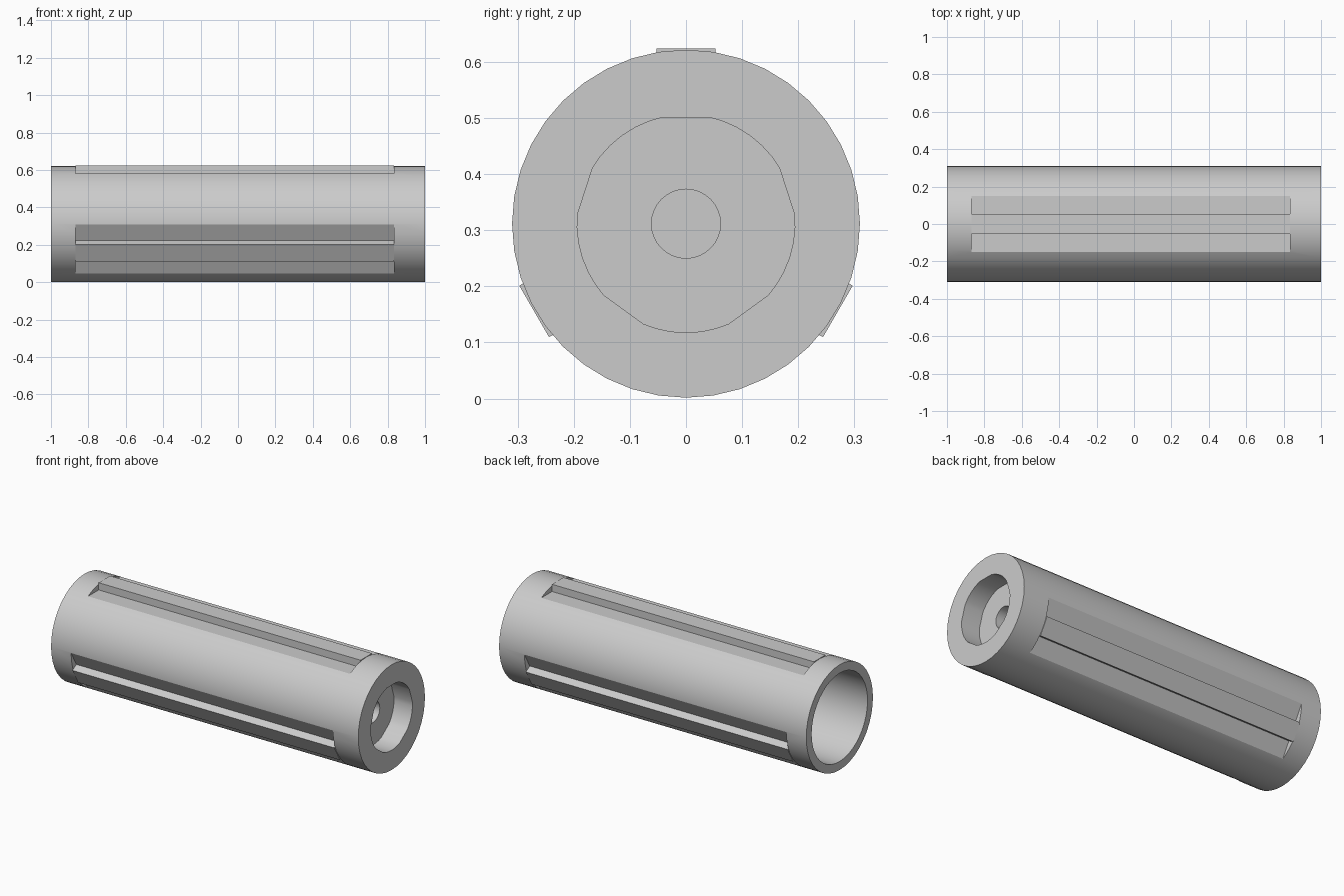
import bpy
import bmesh
from math import cos, sin, radians, tau

if "Cube" in bpy.data.objects:
    bpy.data.objects.remove(bpy.data.objects["Cube"], do_unlink=True)

AXIS_Z = 0.3115
RADIUS = 0.31
SLOT_X = (-0.87, 0.835)

grey = bpy.data.materials.new("plain grey")
grey.use_nodes = True
colour = (0.6, 0.6, 0.6, 1)
grey.diffuse_color = colour
grey.node_tree.nodes["Principled BSDF"].inputs["Base Color"].default_value = colour


def prism(name, outline, x0, x1):
    """Extrude a (y, z) outline around the tube axis from x0 to x1."""
    bm = bmesh.new()
    face = bm.faces.new([bm.verts.new((x0, y, z + AXIS_Z)) for y, z in outline])
    top = bmesh.ops.extrude_face_region(bm, geom=[face])["geom"]
    moved = [v for v in top if isinstance(v, bmesh.types.BMVert)]
    bmesh.ops.translate(bm, verts=moved, vec=(x1 - x0, 0, 0))
    bmesh.ops.recalc_face_normals(bm, faces=bm.faces)
    mesh = bpy.data.meshes.new(name)
    bm.to_mesh(mesh)
    bm.free()
    mesh.materials.append(grey)
    obj = bpy.data.objects.new(name, mesh)
    bpy.context.collection.objects.link(obj)
    return obj


def circle(radius, sides):
    return [(radius * cos(tau * i / sides), radius * sin(tau * i / sides))
            for i in range(sides)]


def block(angle, half_width, near, far):
    """Rectangle spanning near..far from the axis in the given direction."""
    c, s = cos(radians(angle)), sin(radians(angle))
    corners = [(near, -half_width), (far, -half_width),
               (far, half_width), (near, half_width)]
    return [(r * c - t * s, r * s + t * c) for r, t in corners]


def cut(body, cutter):
    mod = body.modifiers.new("cut", 'BOOLEAN')
    mod.operation = 'DIFFERENCE'
    mod.solver = 'EXACT'
    mod.object = cutter
    bpy.context.view_layer.objects.active = body
    bpy.ops.object.modifier_apply(modifier=mod.name)
    bpy.data.objects.remove(cutter, do_unlink=True)


# Main tube
tube = prism("tube_body", circle(RADIUS, 40), -1, 1)

# Open bore at one end
cut(tube, prism("bore_cutter", circle(0.26, 40), -1.1, 0.7))

# Round socket with five flats at the other end, and a blind pin hole in its floor
socket = []
for k in range(5):
    for a in (13, 20, 28, 36, 44, 52, 59):
        t = radians(90 + 72 * k + a)
        socket.append((0.194 * cos(t), 0.194 * sin(t)))
cut(tube, prism("socket_cutter", socket, 0.88, 1.1))
cut(tube, prism("hole_cutter", circle(0.0615, 32), 0.78, 0.95))

# Three flat recesses, each with a raised rail down the middle
for name, angle in (("top", 90), ("front", 210), ("back", 330)):
    cut(tube, prism("recess_cutter", block(angle, 0.2, 0.27, 0.4), *SLOT_X))
    prism(name + "_rail", block(angle, 0.053, 0.265, 0.3125), *SLOT_X)

# Smooth round walls, sharp edges
bpy.ops.object.select_all(action='DESELECT')
tube.select_set(True)
bpy.context.view_layer.objects.active = tube
bpy.ops.object.shade_smooth_by_angle(angle=radians(20))
